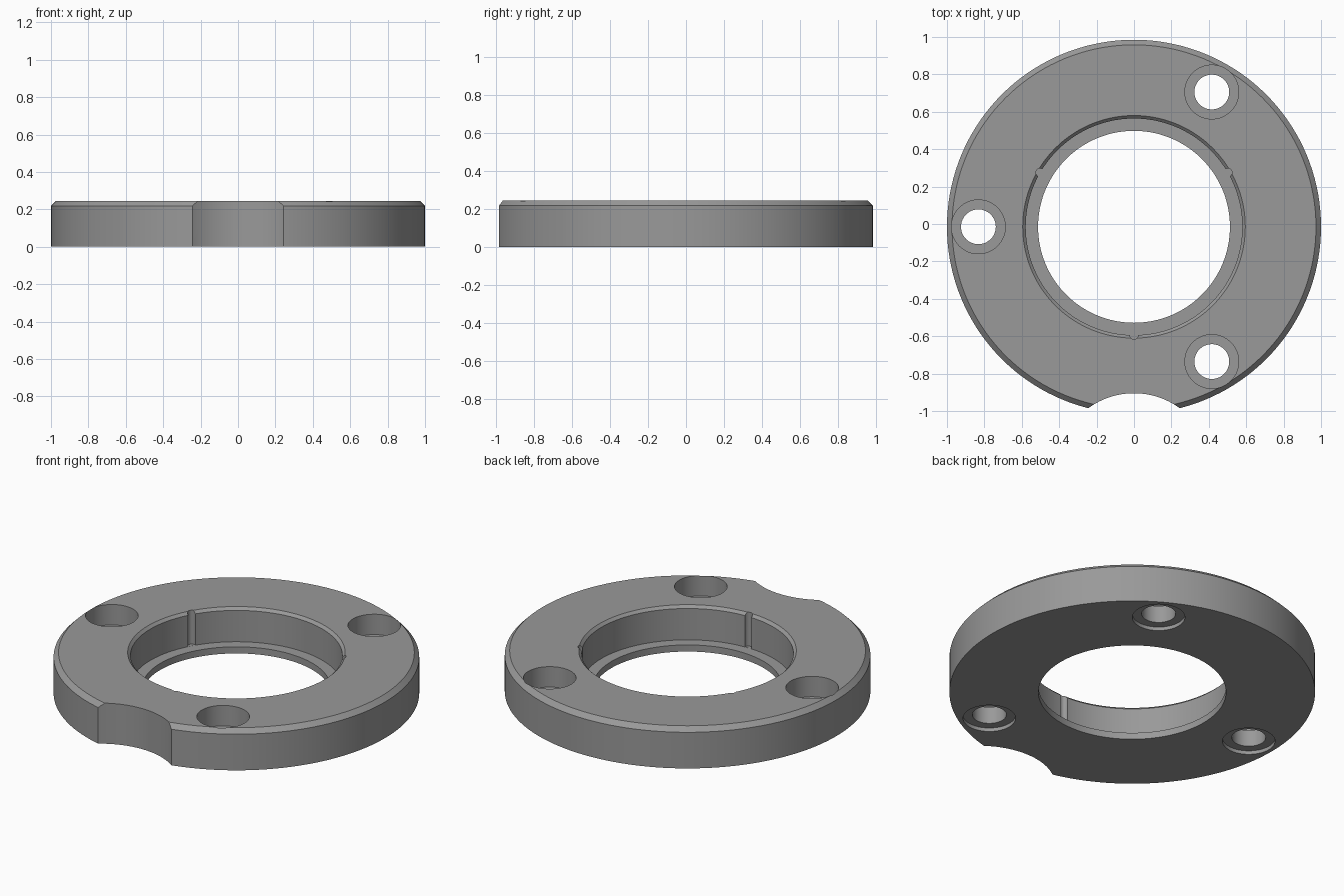
import bpy
import bmesh
from math import cos, sin, pi, radians

if "Cube" in bpy.data.objects:
    bpy.data.objects.remove(bpy.data.objects["Cube"], do_unlink=True)

HEIGHT = 0.245
CENTRE_Y = -0.015
SEGMENTS = 144

grey = bpy.data.materials.new("machined grey")
grey.use_nodes = True
colour = (0.32, 0.32, 0.32, 1)
grey.diffuse_color = colour
grey.node_tree.nodes["Principled BSDF"].inputs["Base Color"].default_value = colour


def lathe(name, profile):
    """Revolve a closed (radius, height) profile around z."""
    bm = bmesh.new()
    rings = []
    for i in range(SEGMENTS):
        a = 2 * pi * i / SEGMENTS
        rings.append([bm.verts.new((r * cos(a), r * sin(a), z)) for r, z in profile])
    for i, ring in enumerate(rings):
        following = rings[(i + 1) % SEGMENTS]
        for j in range(len(profile)):
            k = (j + 1) % len(profile)
            bm.faces.new((ring[j], following[j], following[k], ring[k]))
    bmesh.ops.recalc_face_normals(bm, faces=bm.faces)
    mesh = bpy.data.meshes.new(name)
    bm.to_mesh(mesh)
    bm.free()
    obj = bpy.data.objects.new(name, mesh)
    bpy.context.collection.objects.link(obj)
    return obj


def cut(target, x, y, radius, bottom, top, sides=64):
    """Subtract an upright cylinder from the target."""
    bpy.ops.mesh.primitive_cylinder_add(vertices=sides, radius=radius, depth=top - bottom,
                                        location=(x, y, (top + bottom) / 2))
    cutter = bpy.context.object
    cutter.hide_render = True
    cutter.data.materials.append(grey)
    mod = target.modifiers.new("cut", "BOOLEAN")
    mod.operation = "DIFFERENCE"
    mod.solver = "EXACT"
    mod.object = cutter
    bpy.context.view_layer.objects.active = target
    bpy.ops.object.modifier_apply(modifier=mod.name)
    bpy.data.objects.remove(cutter, do_unlink=True)


# Flange ring: chamfered rim, stepped bore with a thin lip at the base
LIP = 0.04
flange = lathe("flange_ring", [
    (0.513, 0), (1, 0), (1, HEIGHT - 0.027), (0.973, HEIGHT),
    (0.595, HEIGHT), (0.579, HEIGHT - 0.016), (0.579, LIP), (0.513, LIP)])
flange.data.materials.append(grey)

# Three bolt holes, counterbored deep on top and shallow underneath
for angle in (60, 180, 300):
    x, y = 0.832 * cos(radians(angle)), 0.832 * sin(radians(angle))
    cut(flange, x, y, 0.144, 0.122, HEIGHT + 0.1)
    cut(flange, x, y, 0.144, -0.1, 0.022)
    cut(flange, x, y, 0.093, -0.1, HEIGHT + 0.1)

# Three small grooves down the bore wall
for angle in (30, 150, 270):
    x, y = 0.58 * cos(radians(angle)), 0.58 * sin(radians(angle))
    cut(flange, x, y, 0.022, LIP + 0.0005, HEIGHT + 0.1, sides=24)

# Round scallop in the front edge
cut(flange, 0, -1.305, 0.415, -0.1, HEIGHT + 0.1, sides=160)

flange.location.y = CENTRE_Y
bpy.ops.object.select_all(action="DESELECT")
flange.select_set(True)
bpy.context.view_layer.objects.active = flange
bpy.ops.object.shade_smooth_by_angle(angle=radians(25))
